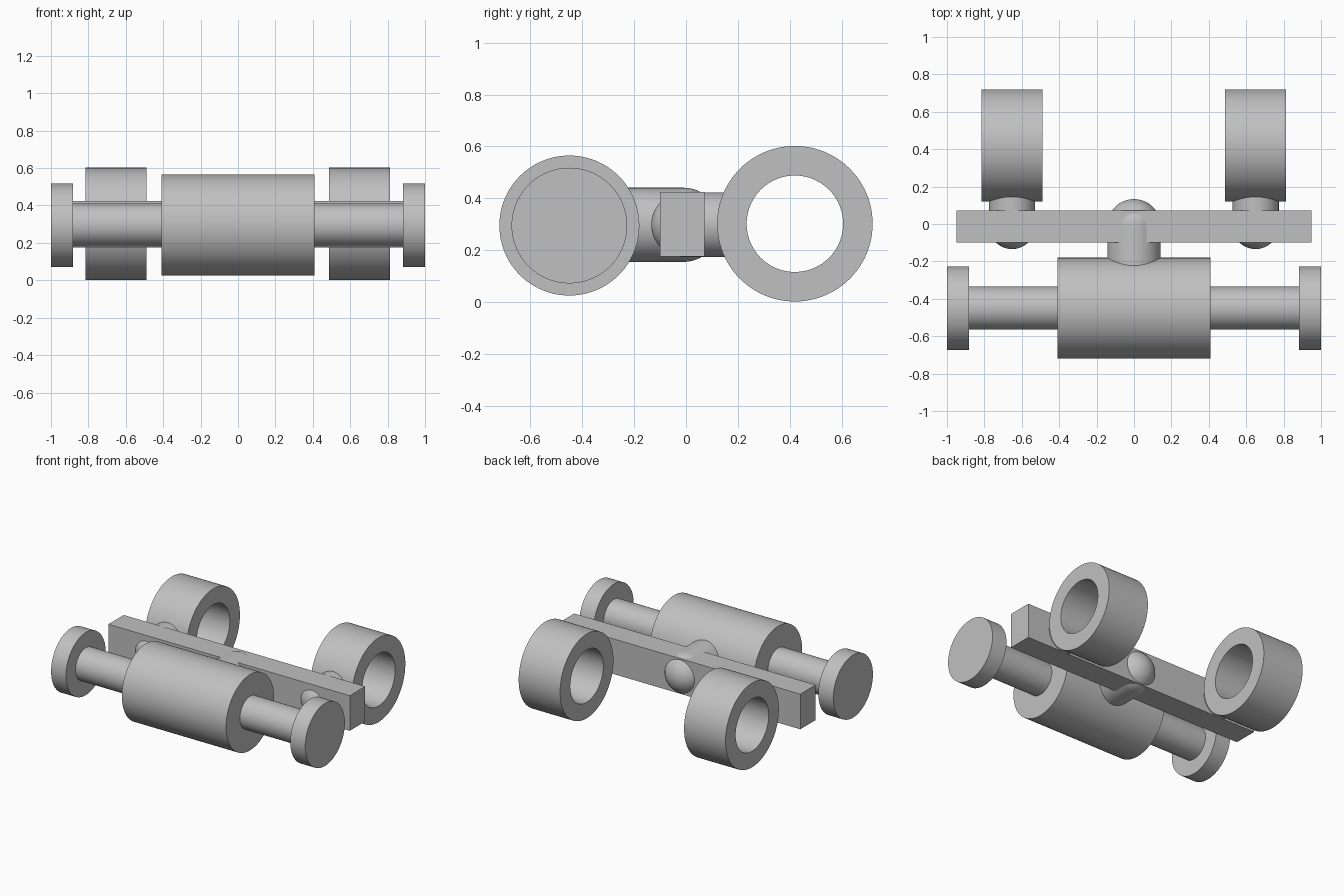
import bpy
import bmesh
from math import cos, sin, pi, radians

cube = bpy.data.objects.get("Cube")
if cube:
    bpy.data.objects.remove(cube, do_unlink=True)

# Single grey material
grey = bpy.data.materials.new("plain_grey")
grey.use_nodes = True
colour = (0.53, 0.53, 0.53, 1)
grey.diffuse_color = colour
grey.node_tree.nodes["Principled BSDF"].inputs["Base Color"].default_value = colour

SIDES = 96
MID_Z = 0.30


def finish(name, bm):
    bmesh.ops.remove_doubles(bm, verts=bm.verts, dist=0.0001)
    bmesh.ops.recalc_face_normals(bm, faces=bm.faces)
    mesh = bpy.data.meshes.new(name)
    bm.to_mesh(mesh)
    bm.free()
    mesh.materials.append(grey)
    obj = bpy.data.objects.new(name, mesh)
    bpy.context.collection.objects.link(obj)
    bpy.ops.object.select_all(action="DESELECT")
    obj.select_set(True)
    bpy.context.view_layer.objects.active = obj
    bpy.ops.object.shade_smooth_by_angle(angle=radians(35))
    return obj


def lathe(name, profile, axis, centre, closed=False):
    """Spin (along, radius) points around the x or y axis through centre."""
    bm = bmesh.new()
    direction = (1, 0, 0) if axis == "x" else (0, 1, 0)
    verts = [bm.verts.new((a, 0, r) if axis == "x" else (0, a, r)) for a, r in profile]
    pairs = list(zip(verts, verts[1:]))
    if closed:
        pairs.append((verts[-1], verts[0]))
    edges = [bm.edges.new(p) for p in pairs]
    bmesh.ops.spin(bm, geom=verts + edges, cent=(0, 0, 0), axis=direction,
                   angle=2 * pi, steps=SIDES, use_merge=True)
    obj = finish(name, bm)
    obj.location = centre
    return obj


def domed_pin(name, x, radius, dome_y, end_y):
    """Round pin along y: hemisphere at dome_y, flat end at end_y."""
    out = 1 if dome_y > end_y else -1
    steps = 20
    arc = [(out * radius * sin(i * pi / 2 / steps), radius * cos(i * pi / 2 / steps))
           for i in range(steps)]
    profile = [(end_y - dome_y, 0), (end_y - dome_y, radius)] + arc + [(out * radius, 0)]
    return lathe(name, profile, "y", (x, dome_y, MID_Z - 0.002))


# Front roller: drum, thin shafts and end discs turned as one profile
half = [(0.41, 0.27), (0.41, 0.115), (0.883, 0.115), (0.883, 0.223), (1.0, 0.223), (1.0, 0)]
mirrored = [(-a, r) for a, r in reversed(half)]
lathe("front_roller", mirrored + half, "x", (0, -0.45, 0.295))

# Cross bar
bm = bmesh.new()
bmesh.ops.create_cube(bm, size=1)
bmesh.ops.scale(bm, vec=(1.9, 0.172, 0.25), verts=bm.verts)
bar = finish("cross_bar", bm)
bar.location = (0, -0.014, MID_Z)

# Central pin joins the bar to the roller
domed_pin("centre_pin", 0, 0.143, -0.01, -0.3)

# Rear rings and their pins
for side, x in (("left", 0.65), ("right", -0.652)):
    wall = [(-0.163, 0.186), (-0.163, 0.30), (0.163, 0.30), (0.163, 0.186)]
    lathe(side + "_rear_ring", wall, "x", (x, 0.42, 0.302), closed=True)
    domed_pin(side + "_ring_pin", x, 0.124, -0.01, 0.19)
